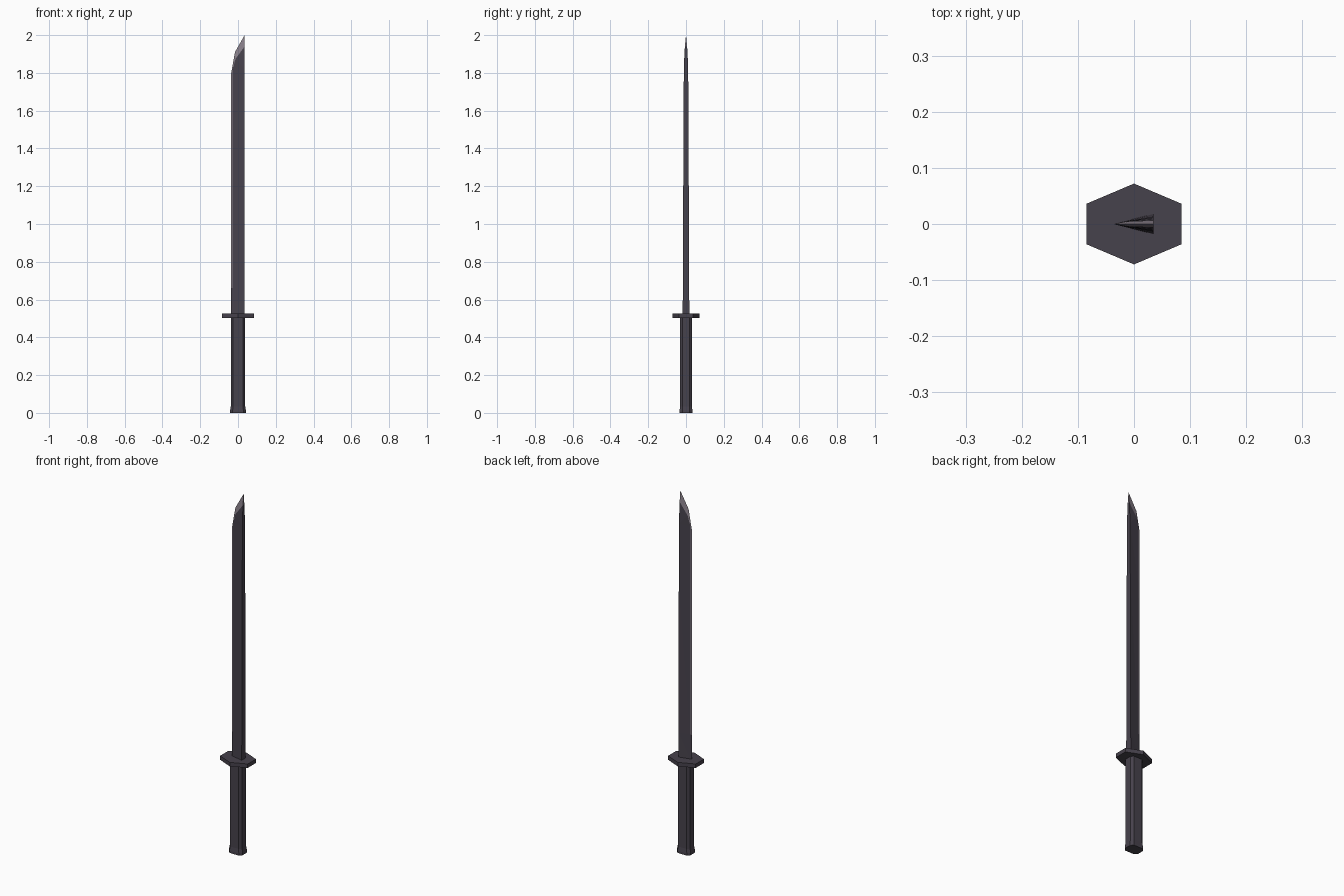
import bpy, bmesh, math

if "Cube" in bpy.data.objects:
    bpy.data.objects.remove(bpy.data.objects["Cube"])


def material(name, rgb):
    m = bpy.data.materials.new(name)
    m.diffuse_color = (*rgb, 1)
    m.use_nodes = True
    m.node_tree.nodes["Principled BSDF"].inputs["Base Color"].default_value = m.diffuse_color
    return m


dark = material("dark steel", (0.062, 0.054, 0.072))
light = material("honed edge", (0.25, 0.215, 0.255))


def finish(name, bm, mats):
    bmesh.ops.recalc_face_normals(bm, faces=bm.faces[:])
    me = bpy.data.meshes.new(name)
    bm.to_mesh(me)
    bm.free()
    for m in mats:
        me.materials.append(m)
    ob = bpy.data.objects.new(name, me)
    bpy.context.collection.objects.link(ob)
    return ob


def prism(name, outline, levels):
    """Stack a flat outline at (z, scale) levels and cap both ends."""
    bm = bmesh.new()
    rings = [[bm.verts.new((x * s, y * s, z)) for x, y in outline] for z, s in levels]
    n = len(outline)
    for a, b in zip(rings, rings[1:]):
        for i in range(n):
            j = (i + 1) % n
            bm.faces.new((a[i], a[j], b[j], b[i]))
    bm.faces.new(rings[0])
    bm.faces.new(rings[-1])
    return finish(name, bm, [dark])


# Handle with a slightly flared pommel
grip = [(-.038, -.018), (-.026, -.031), (.026, -.031), (.038, -.018),
        (.038, .018), (.026, .031), (-.026, .031), (-.038, .018)]
prism("handle", grip, [(0, 1.1), (.012, 1.1), (.035, 1), (.505, 1)])

# Hexagonal guard
hexagon = [(-.085, -.036), (0, -.072), (.085, -.036), (.085, .036), (0, .072), (-.085, .036)]
prism("guard", hexagon, [(.503, 1), (.525, 1)])

# Blade rows: edge (x, z), bevel (x, z, half thickness), spine (z, half thickness)
rows = [
    ((-.036, .52), (-.028, .52, .0025), (.52, .018)),
    ((-.036, .66), (-.028, .66, .0024), (.66, .0165)),
    ((-.036, 1.5), (-.028, 1.5, .002), (1.5, .0135)),
    ((-.036, 1.8), (-.028, 1.82, .0018), (1.82, .0115)),
    ((-.016, 1.91), (-.013, 1.875, .0045), (1.9, .0085)),
    ((.035, 2.0), (.034, 1.938, .006), (1.94, .006)),
]
bm = bmesh.new()
rings = []
for e, b, s in rows:
    pts = [(e[0], 0, e[1]), (b[0], -b[2], b[1]), (.035, -s[1], s[0]),
           (.035, s[1], s[0]), (b[0], b[2], b[1])]
    rings.append([bm.verts.new(p) for p in pts])
for r, (a, b) in enumerate(zip(rings, rings[1:])):
    for i in range(5):
        j = (i + 1) % 5
        f = bm.faces.new((a[i], a[j], b[j], b[i]))
        # honed facets run along the cutting edge, from above the base to the tip
        if i in (0, 4) and r > 0:
            f.material_index = 1
t = rings[-1]
bm.faces.new(rings[0])
for tri in ((t[0], t[1], t[2]), (t[0], t[2], t[3]), (t[0], t[3], t[4])):
    bm.faces.new(tri).material_index = 1
bmesh.ops.triangulate(bm, faces=bm.faces[:])
finish("blade", bm, [dark, light])
